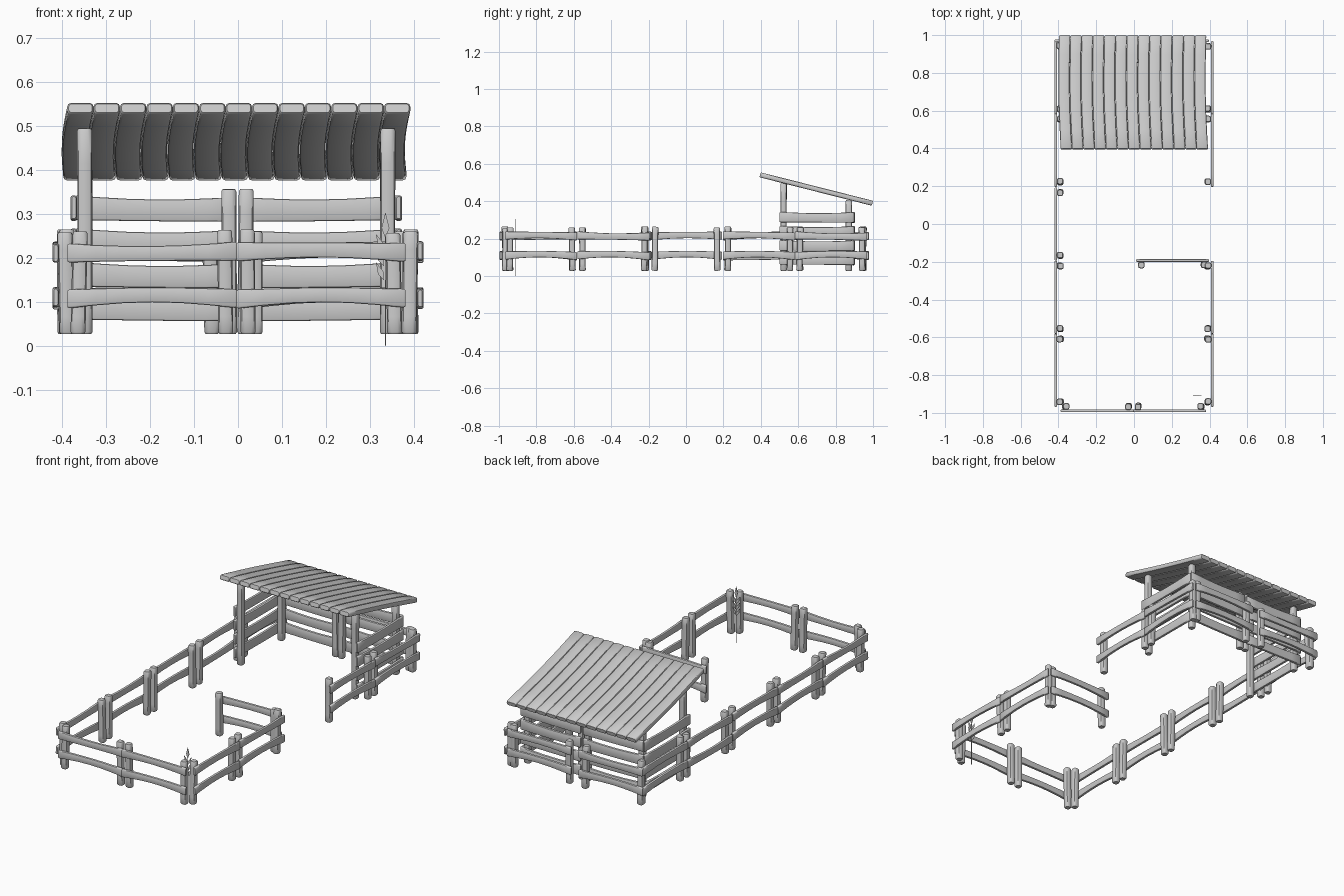
import bpy, bmesh, math, random
from mathutils import Vector

if "Cube" in bpy.data.objects:
    bpy.data.objects.remove(bpy.data.objects["Cube"])

random.seed(4)
mat = bpy.data.materials.new("plain grey wood")
mat.diffuse_color = (0.6, 0.6, 0.6, 1)
mat.use_nodes = True
mat.node_tree.nodes["Principled BSDF"].inputs["Base Color"].default_value = mat.diffuse_color


def finish(name, bm):
    bmesh.ops.recalc_face_normals(bm, faces=bm.faces[:])
    me = bpy.data.meshes.new(name)
    bm.to_mesh(me)
    bm.free()
    me.materials.append(mat)
    for p in me.polygons:
        p.use_smooth = True
    me.set_sharp_from_angle(angle=math.radians(40))
    ob = bpy.data.objects.new(name, me)
    bpy.context.collection.objects.link(ob)
    return ob


def bar(name, p0, p1, side, w, h, bow=0.0, sway=0.0, waist=1.0, path=None):
    """Soft-edged timber from p0 to p1: w along side, h across it.
    bow / sway bend the middle, waist thins it."""
    p0, p1, side = Vector(p0), Vector(p1), Vector(side).normalized()
    axis = (p1 - p0).normalized()
    up = side.cross(axis).normalized()
    if up.z < 0:
        up = -up
    length = (p1 - p0).length
    r = min(w, h) * 0.3
    prof = []
    for sx, sy, a0 in ((1, 1, 0), (-1, 1, 90), (-1, -1, 180), (1, -1, 270)):
        for a in (0, 45, 90):
            t = math.radians(a0 + a)
            prof.append((sx * (w / 2 - r) + r * math.cos(t),
                         sy * (h / 2 - r) + r * math.sin(t)))
    e = 0.005 / length
    bm = bmesh.new()
    rings = []
    for t in (0, e, 0.17, 0.33, 0.5, 0.67, 0.83, 1 - e, 1):
        m = math.sin(math.pi * t)
        inset = 0.003 if t in (0, 1) else 0
        fw = max(0.2, 1 - 2 * inset / w)
        fh = (1 - 2 * inset / h) * (1 + (waist - 1) * m)
        c = p0.lerp(p1, t) + up * bow * m + side * sway * m
        rings.append([bm.verts.new(c + side * x * fw + up * y * fh) for x, y in prof])
    n = len(prof)
    for a, b in zip(rings, rings[1:]):
        for i in range(n):
            bm.faces.new((a[i], a[(i + 1) % n], b[(i + 1) % n], b[i]))
    bm.faces.new(rings[0])
    bm.faces.new(rings[-1])
    return finish(name, bm)


def post(name, x, y, top, w=0.034, lean=0.003):
    dx, dy = random.uniform(-lean, lean), random.uniform(-lean, lean)
    bar(name, (x - dx, y - dy, 0.028), (x + dx, y + dy, top), (1, 0, 0), w, w, waist=0.96)


def fence(name, cx, cy, along, out):
    """Fence section: two posts and two slightly bent rails on the outer side.
    (cx, cy) is the centre of the rail line."""
    a, o, c = Vector(along), Vector(out), Vector((cx, cy, 0))
    for i, s in enumerate((-1, 1)):
        p = c + a * 0.166 * s - o * 0.023
        post(f"{name}_post_{i}", p.x, p.y, 0.263 + random.uniform(-0.006, 0.003))
    for i, (z, bow) in enumerate(((0.108, 0.009), (0.214, 0.005))):
        d = random.uniform(-0.004, 0.004)
        bar(f"{name}_rail_{i}", c - a * 0.193 + Vector((0, 0, z + d)),
            c + a * 0.193 + Vector((0, 0, z - d)), o, 0.015, 0.043,
            bow=bow * random.choice((1, 1, -0.6)), waist=0.78)


# Perimeter fence
X, Y = (1, 0, 0), (0, 1, 0)
for i, cy in enumerate((-0.775, -0.388, 0, 0.39, 0.775)):
    fence(f"left_fence_{i}", -0.414, cy, Y, (-1, 0, 0))
    if i != 2:
        fence(f"right_fence_{i}", 0.414, cy, Y, (1, 0, 0))
for i, cx in enumerate((-0.195, 0.188)):
    fence(f"front_fence_{i}", cx, -0.989, X, (0, -1, 0))
for i, cx in enumerate((-0.228, 0.203)):
    fence(f"back_fence_{i}", cx, 0.97, X, (0, 1, 0))
# Open inner section beside the entrance
fence("gate_fence", 0.205, -0.193, X, (0, 1, 0))

# Shelter posts
for s, x in (("left", -0.348), ("right", 0.34)):
    post(f"shelter_front_post_{s}", x, 0.522, 0.495, 0.034, 0.001)
    post(f"shelter_back_post_{s}", x, 0.87, 0.405, 0.034, 0.001)
    post(f"shelter_middle_post_{s}", -0.02 if x < 0 else 0.017, 0.87, 0.357, 0.034, 0.002)

# Shelter wall boards on both sides and at the back
for i, z in enumerate((0.087, 0.162, 0.238, 0.313)):
    for s, x, o in (("left", -0.373, -1), ("right", 0.365, 1)):
        bar(f"shelter_{s}_board_{i}", (x, 0.5, z + 0.002), (x, 0.895, z), (o, 0, 0),
            0.015, 0.056, bow=-0.003, waist=0.88)
    bar(f"shelter_back_board_left_{i}", (-0.372, 0.895, z + 0.002), (-0.01, 0.895, z - 0.002), Y,
        0.015, 0.056, bow=-0.004, waist=0.88)
    bar(f"shelter_back_board_right_{i}", (0.006, 0.895, z - 0.002), (0.366, 0.895, z + 0.002), Y,
        0.015, 0.056, bow=-0.004, waist=0.88)

# Sloping roof of thirteen slightly crooked boards
step = 0.78 / 13
for i in range(13):
    x = -0.388 + step * (i + 0.5)
    bar(f"roof_board_{i}", (x, 0.396, 0.541), (x - 0.009, 0.997, 0.389), X,
        step * 0.99, 0.027, sway=-0.008)


# Wheat stalk inside the front right corner
def leaf(bm, x, z, tilt, length, width):
    """Thin pointed grain in the x-z plane, growing from (x, z)."""
    c, s = math.cos(tilt), math.sin(tilt)
    faces = []
    for y in (-0.9115, -0.9085):
        vs = [bm.verts.new((x + u * c + v * s, y, z + v * c - u * s))
              for u, v in ((0, 0), (width / 2, length * 0.4), (0, length), (-width / 2, length * 0.4))]
        bm.faces.new(vs)
        faces.append(vs)
    a, b = faces
    for i in range(4):
        j = (i + 1) % 4
        bm.faces.new((a[i], a[j], b[j], b[i]))


bm = bmesh.new()
leaf(bm, 0.335, 0.245, 0, 0.06, 0.018)
for z in (0.15, 0.182, 0.214):
    for s in (-1, 1):
        leaf(bm, 0.335 + s * 0.003, z, s * 0.42, 0.045, 0.014)
finish("wheat_ear", bm)
bar("wheat_stem", (0.335, -0.91, 0), (0.335, -0.91, 0.25), X, 0.003, 0.003)
